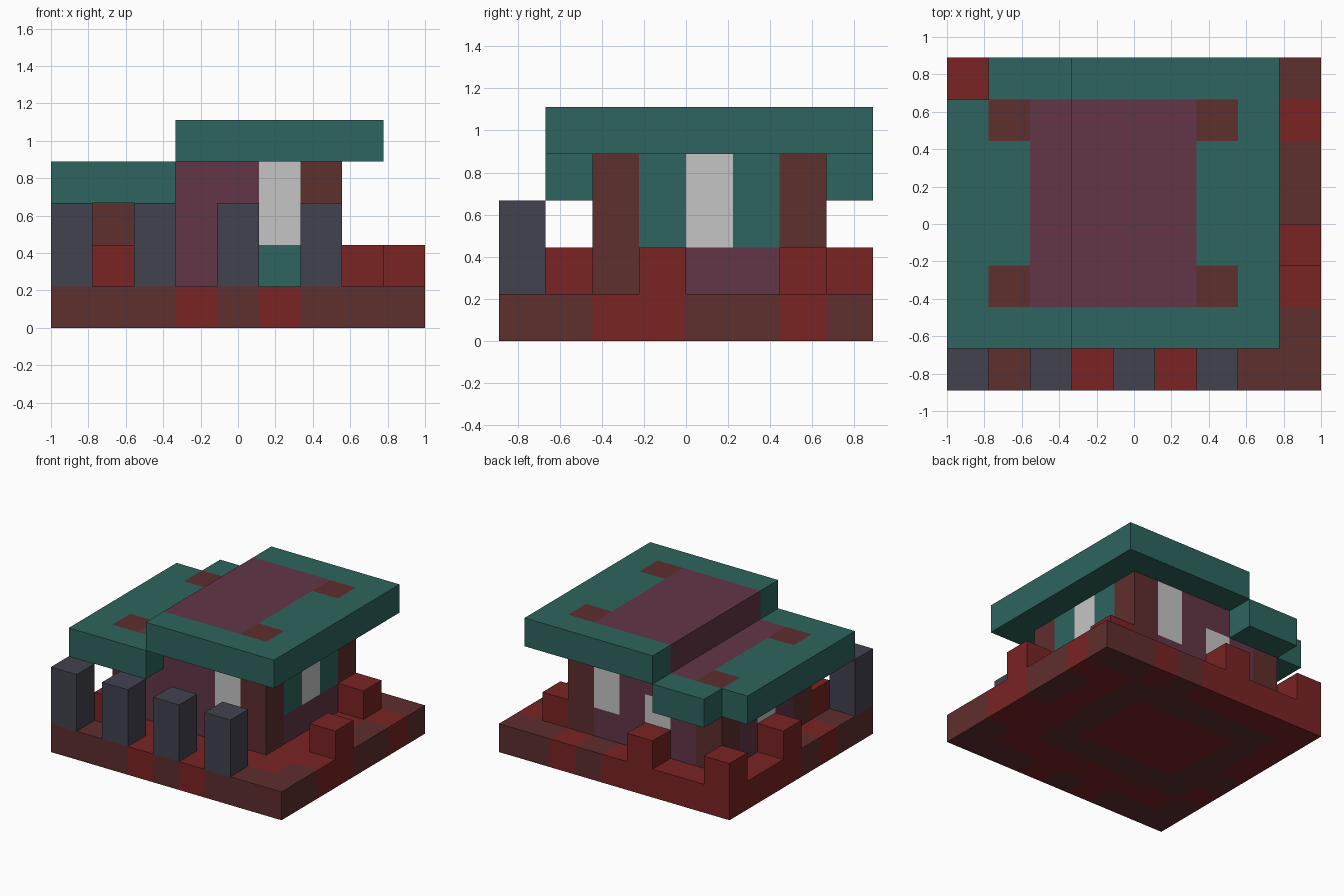
import bpy
import bmesh
from itertools import product
from mathutils import Vector

if "Cube" in bpy.data.objects:
    bpy.data.objects.remove(bpy.data.objects["Cube"], do_unlink=True)

CELL = 2 / 9                       # edge of one building block
ORIGIN = Vector((-1, -4 * CELL, 0))


def linear(v):
    v /= 255
    return v / 12.92 if v < 0.04045 else ((v + 0.055) / 1.055) ** 2.4


def make_material(name, rgb):
    mat = bpy.data.materials.new(name)
    mat.use_nodes = True
    color = [linear(c) for c in rgb] + [1]
    mat.diffuse_color = color
    bsdf = mat.node_tree.nodes["Principled BSDF"]
    bsdf.inputs["Base Color"].default_value = color
    bsdf.inputs["Roughness"].default_value = 0.9
    return mat


MATS = {
    "brown": make_material("brown", (95, 46, 46)),
    "red": make_material("red", (122, 35, 36)),
    "teal": make_material("teal", (46, 101, 94)),
    "purple": make_material("purple", (98, 54, 71)),
    "slate": make_material("slate", (66, 66, 79)),
    "white": make_material("white", (196, 197, 196)),
}


def block(i, j, k):
    """Cells of a box; each argument is an inclusive (first, last) pair."""
    return set(product(*(range(a, b + 1) for a, b in (i, j, k))))


def build(name, cells, paint):
    """Mesh the outer faces of a set of cells, coloured by the paint rule."""
    bm = bmesh.new()
    names = sorted({paint(*c) for c in cells})
    for cell in sorted(cells):
        center = Vector(cell) + Vector((0.5, 0.5, 0.5))
        for axis, sign in product(range(3), (-1, 1)):
            n = Vector((0, 0, 0))
            n[axis] = sign
            if tuple(int(c + d) for c, d in zip(cell, n)) in cells:
                continue
            u = Vector((0, 0, 0))
            u[(axis + 1) % 3] = 0.5
            v = n.cross(u)
            mid = center + n / 2
            corners = (mid - u - v, mid + u - v, mid + u + v, mid - u + v)
            face = bm.faces.new([bm.verts.new(ORIGIN + p * CELL) for p in corners])
            face.material_index = names.index(paint(*cell))
    bmesh.ops.remove_doubles(bm, verts=bm.verts, dist=0.001)
    mesh = bpy.data.meshes.new(name)
    bm.to_mesh(mesh)
    bm.free()
    for n in names:
        mesh.materials.append(MATS[n])
    obj = bpy.data.objects.new(name, mesh)
    bpy.context.collection.objects.link(obj)
    return obj


def is_post(i, j):
    return i in (1, 6) and j in (2, 6)


# Ground slab: red with brown edge patches and a brown foundation ring
def ground_paint(i, j, k):
    ring = (i in (1, 6) and 2 <= j <= 6) or (j in (2, 6) and 1 <= i <= 6)
    front = j == 0 and i not in (3, 5)
    right = i == 8 and j in (0, 1, 4, 5, 7)
    back = j == 7 and i in (5, 7, 8)
    left = i == 0 and j in (0, 1, 3)
    return "brown" if ring or front or right or back or left else "red"


build("ground_slab", block((0, 8), (0, 7), (0, 0)), ground_paint)


# House body: corner posts, windows, teal right wall, purple elsewhere
def house_paint(i, j, k):
    if is_post(i, j):
        return "brown"
    tall_window = k >= 2 and ((i == 5 and j in (2, 6)) or (i == 6 and j == 4))
    small_window = k == 2 and (i, j) in ((3, 6), (1, 4))
    if tall_window or small_window:
        return "white"
    if (i == 6 and k >= 2) or (i == 5 and j == 2):
        return "teal"
    return "purple"


build("house_body",
      block((1, 6), (2, 6), (1, 2)) | block((3, 6), (2, 6), (3, 3)),
      house_paint)


# Two stepped flat roofs with a purple centre and post ends showing
def roof_paint(i, j, k):
    if is_post(i, j):
        return "brown"
    return "purple" if 2 <= i <= 5 and 2 <= j <= 6 else "teal"


build("low_roof", block((0, 2), (1, 7), (3, 3)) - {(0, 7, 3)}, roof_paint)
build("high_roof", block((3, 7), (1, 7), (4, 4)), roof_paint)

# Row of stone pillars along the front
for n, i in enumerate((0, 2, 4, 6), 1):
    build(f"front_pillar_{n}", block((i, i), (0, 0), (1, 2)), lambda *c: "slate")

# Loose red blocks around the house
for n, (i, j) in enumerate(((1, 1), (8, 3), (7, 6), (0, 4), (3, 7), (0, 7)), 1):
    build(f"garden_block_{n}", {(i, j, 1)}, lambda *c: "red")
